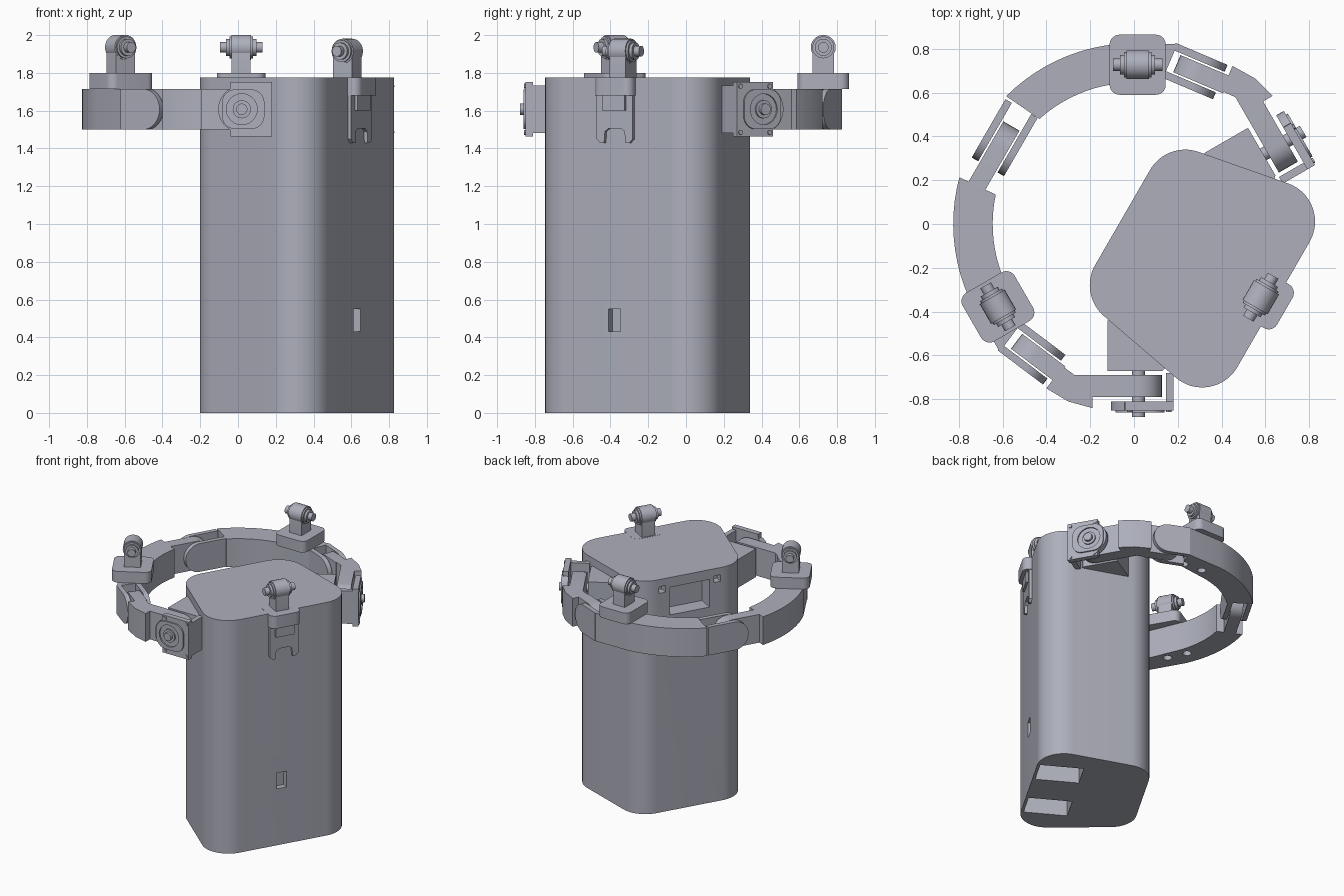
import bpy, bmesh
from math import radians, cos, sin, pi, tan
from mathutils import Matrix, Vector

cube = bpy.data.objects.get("Cube")
if cube:
    bpy.data.objects.remove(cube, do_unlink=True)

grey = bpy.data.materials.new("satin grey")
grey.use_nodes = True
grey.diffuse_color = (0.42, 0.43, 0.50, 1)
grey.node_tree.nodes["Principled BSDF"].inputs["Base Color"].default_value = grey.diffuse_color

parts = []
LOW, HIGH = 1.5, 1.715          # band heights
MID, R = (LOW + HIGH) / 2, (HIGH - LOW) / 2
AXIS = radians(-30)             # direction of the symmetry line


def frame(x, y, z, ang=0.0, upright=False):
    m = Matrix.Translation((x, y, z)) @ Matrix.Rotation(ang, 4, 'Z')
    return m @ Matrix.Rotation(pi / 2, 4, 'X') if upright else m


def add(name, mesh):
    ob = bpy.data.objects.new(name, mesh)
    bpy.context.collection.objects.link(ob)
    if not mesh.materials:
        mesh.materials.append(grey)
    parts.append(ob)
    return ob


def prism(name, pts, depth, m):
    """Extrude a flat outline by depth along its own normal."""
    bm = bmesh.new()
    face = bm.faces.new([bm.verts.new((p[0], p[1], 0)) for p in pts])
    top = bmesh.ops.extrude_face_region(bm, geom=[face])["geom"]
    bmesh.ops.translate(bm, vec=(0, 0, depth), verts=[v for v in top if isinstance(v, bmesh.types.BMVert)])
    bm.transform(m)
    bmesh.ops.recalc_face_normals(bm, faces=bm.faces)
    mesh = bpy.data.meshes.new(name)
    bm.to_mesh(mesh)
    bm.free()
    return add(name, mesh)


def arc(r, a, b, n, cx=0.0, cy=0.0):
    return [(cx + r * cos(radians(a + (b - a) * i / n)), cy + r * sin(radians(a + (b - a) * i / n)))
            for i in range(n + 1)]


def rounded(corners, r, n=10):
    """Round the corners of a convex counter-clockwise outline."""
    out = []
    for i, c in enumerate(corners):
        c = Vector(c)
        e1 = (c - Vector(corners[i - 1])).normalized()
        e2 = (Vector(corners[(i + 1) % len(corners)]) - c).normalized()
        turn = e1.angle(e2)
        centre = c - e1 * r * tan(turn / 2) + Vector((-e1.y, e1.x)) * r
        spoke = Vector((e1.y, -e1.x)) * r
        out += [centre + Matrix.Rotation(turn * k / n, 2) @ spoke for k in range(n + 1)]
    return out


def rect(x0, x1, y0, y1):
    return [(x0, y0), (x1, y0), (x1, y1), (x0, y1)]


def disc(name, r, depth, m, n=24):
    return prism(name, arc(r, 0, 360 - 360 / n, n - 1), depth, m)


def knuckle(name, x, y, ang, back, offset, thick):
    """Upright slab with one round end at the pivot."""
    pts = arc(R, -90, 90, 16) + [(-back, R), (-back, -R)]
    return prism(name, pts, thick, frame(x, y, MID, ang, True) @ Matrix.Translation((0, 0, offset - thick / 2)))


def cut(ob, *cutters):
    for c in cutters:
        mod = ob.modifiers.new("cut", 'BOOLEAN')
        mod.operation, mod.solver, mod.object = 'DIFFERENCE', 'EXACT', c
    bpy.context.view_layer.update()
    mesh = bpy.data.meshes.new_from_object(ob.evaluated_get(bpy.context.evaluated_depsgraph_get()))
    ob.modifiers.clear()
    ob.data = mesh
    for c in cutters:
        parts.remove(c)
        bpy.data.objects.remove(c, do_unlink=True)


def fork(name, x, y, ang, back):
    for label, off in (("outer", 0.068), ("inner", -0.068)):
        p = knuckle(f"{name}_{label}_prong", x, y, ang, back, off, 0.034)
        cut(p, disc("bore", 0.03, 0.3, frame(x, y, MID, ang, True) @ Matrix.Translation((0, 0, -0.15))))


def roller(name, x, y, z, base, ang):
    """Post carrying a roller whose axle runs along the band."""
    post = arc(0.058, 0, 180, 12) + [(-0.058, base - z), (0.058, base - z)]
    prism(name + "_post", post, 0.1, frame(x, y, z, ang, True) @ Matrix.Translation((0, 0, -0.05)))
    for label, r, half in (("drum_core", 0.058, 0.063), ("drum", 0.066, 0.052),
                           ("collar", 0.045, 0.08), ("axle", 0.028, 0.113)):
        disc(f"{name}_{label}", r, 2 * half, frame(x, y, z, ang, True) @ Matrix.Translation((0, 0, -half)))


# Main housing with bottom slots, side window and inner pockets
LOCAL = frame(0, 0, 0, AXIS)


def block(name, x0, x1, y0, y1, z0, z1):
    return prism(name, rect(x0, x1, y0, y1), z1 - z0, LOCAL @ Matrix.Translation((0, 0, z0)))


body = prism("housing", rounded([(-0.06, -0.404), (0.735, -0.553), (0.735, 0.553), (-0.06, 0.404)], 0.185, 16),
             1.775, LOCAL)
cutters = [block("window", 0.69, 0.8, -0.05, 0.025, 0.43, 0.55),
           block("pocket", -0.2, 0.06, -0.15, 0.15, 1.49, 1.7)]
for s in (-1, 1):
    lo, hi = sorted((s * 0.13, s * 0.33))
    cutters.append(block("bottom_slot", 0.41, 0.715, lo, hi, -0.1, 0.2))
    lo, hi = sorted((s * 0.185, s * 0.235))
    cutters.append(block("small_pocket", -0.2, 0.0, lo, hi, 1.67, 1.72))
cut(body, *cutters)

# Clip on the outer face with its own roller
prism("clip_tab", rounded(rect(0.6, 0.795, -0.115, 0.115), 0.045), 0.095,
      LOCAL @ Matrix.Translation((0, 0, 1.681)))
legs = [(-0.11, 1.69), (-0.11, 1.45), (-0.09, 1.43), (-0.065, 1.43), (-0.06, 1.49), (-0.04, 1.505)]
prism("clip_plate", legs + [(-x, z) for x, z in reversed(legs)], 0.04,
      LOCAL @ frame(0.715, 0, 0, pi / 2, True))
block("clip_bar", 0.7, 0.77, -0.07, 0.07, 1.6, 1.69)
roller("clip_roller", 0.668 * cos(AXIS), 0.668 * sin(AXIS), 1.915, 1.77, AXIS)

# Half of the band, mirrored afterwards
first = len(parts)
FX, FY, FA = -0.45, -0.6, radians(-37)
d, side = Vector((cos(FA), sin(FA))), Vector((-sin(FA), cos(FA)))
end = Vector((FX, FY)) - d * 0.14
outline = arc(0.825, 165, 204, 10) + [tuple(end - side * 0.085), tuple(end + side * 0.085)]
outline += arc(0.645, 205, 168, 10)
prism("band_arc", outline, HIGH - LOW, frame(0, 0, LOW))
fork("band_fork", FX, FY, FA, 0.15)

# Carrier pad and roller on the band
PX, PY, PA = -0.621, -0.378, radians(210)
prism("roller_pad", rounded(rect(-0.137, 0.137, -0.128, 0.128), 0.045), 0.085, frame(PX, PY, HIGH, PA))
roller("band_roller", PX, PY, 1.935, 1.79, PA)

# Short link: tongue, shaped block and straight arm
knuckle("link_tongue", FX, FY, FA + pi, 0.14, 0, 0.085)
prism("link_block", [(-0.4, -0.75), (-0.3, -0.81), (-0.19, -0.84), (-0.19, -0.79), (-0.17, -0.69),
                     (-0.27, -0.69), (-0.325, -0.65)], HIGH - LOW, frame(0, 0, LOW))
HX = 0.02
knuckle("link_arm", HX, -0.74, 0, 0.22, 0, 0.1)

# Hinge lug on the housing
prism("hinge_lug", [(-0.12, -0.44), (-0.12, -0.67), (0.13, -0.67), (0.3, -0.5), (0.2, -0.3)],
      HIGH - LOW, frame(0, 0, LOW))
disc("hinge_pin", 0.03, 0.22, frame(HX, -0.66, MID, 0, True))

# Outer hinge bracket with round boss, rims, hub and screws
plate = arc(0.125, 120, 240, 12) + [(-0.06, -0.143), (0.16, -0.143), (0.16, 0.143), (-0.06, 0.143)]
bracket = prism("bracket_plate", plate, 0.04, frame(HX, -0.81, MID, 0, True))
prism("bracket_wall", rect(0.145, 0.18, -0.85, -0.68), 0.25, frame(0, 0, MID - 0.125))
ring = prism("bracket_rim", rounded(rect(-0.105, 0.12, -0.105, 0.105), 0.07, 6), 0.012,
             frame(HX, -0.848, MID, 0, True))
cut(ring, disc("rim_bore", 0.082, 0.1, frame(HX, -0.82, MID, 0, True)))
disc("hub", 0.048, 0.02, frame(HX, -0.84, MID, 0, True))
disc("hub_pin", 0.027, 0.03, frame(HX, -0.835, MID, 0, True))
for sx in (-0.04, 0.138):
    for sz in (-0.122, 0.122):
        disc("screw", 0.013, 0.015, frame(HX + sx, -0.842, MID + sz, 0, True), 12)

# Mirror across the symmetry line
c2, s2 = cos(2 * AXIS), sin(2 * AXIS)
flip = Matrix(((c2, s2, 0, 0), (s2, -c2, 0, 0), (0, 0, 1, 0), (0, 0, 0, 1)))
for ob in parts[first:]:
    mesh = ob.data.copy()
    mesh.transform(flip)
    mesh.flip_normals()
    twin = add(ob.name + "_mirrored", mesh)
    if ob.name == "band_arc":
        arcs = ((ob, 210), (twin, 90))

# Blind holes under both arcs
for ob, ang in arcs:
    for a in (ang + 1, ang - 11):
        a = radians(a)
        cut(ob, disc("blind_hole", 0.03, 0.1, frame(0.71 * cos(a), 0.71 * sin(a), LOW - 0.05)))

# Middle hinge joining the two arcs
MX, MY = -0.708 * cos(AXIS), -0.708 * sin(AXIS)
fork("middle_fork", MX, MY, AXIS - pi / 2, 0.2)
knuckle("middle_tongue", MX, MY, AXIS + pi / 2, 0.22, 0, 0.085)

# Smooth curved walls, keep hard edges
bpy.ops.object.select_all(action='DESELECT')
for ob in parts:
    ob.select_set(True)
bpy.context.view_layer.objects.active = body
bpy.ops.object.shade_smooth_by_angle(angle=radians(30))
